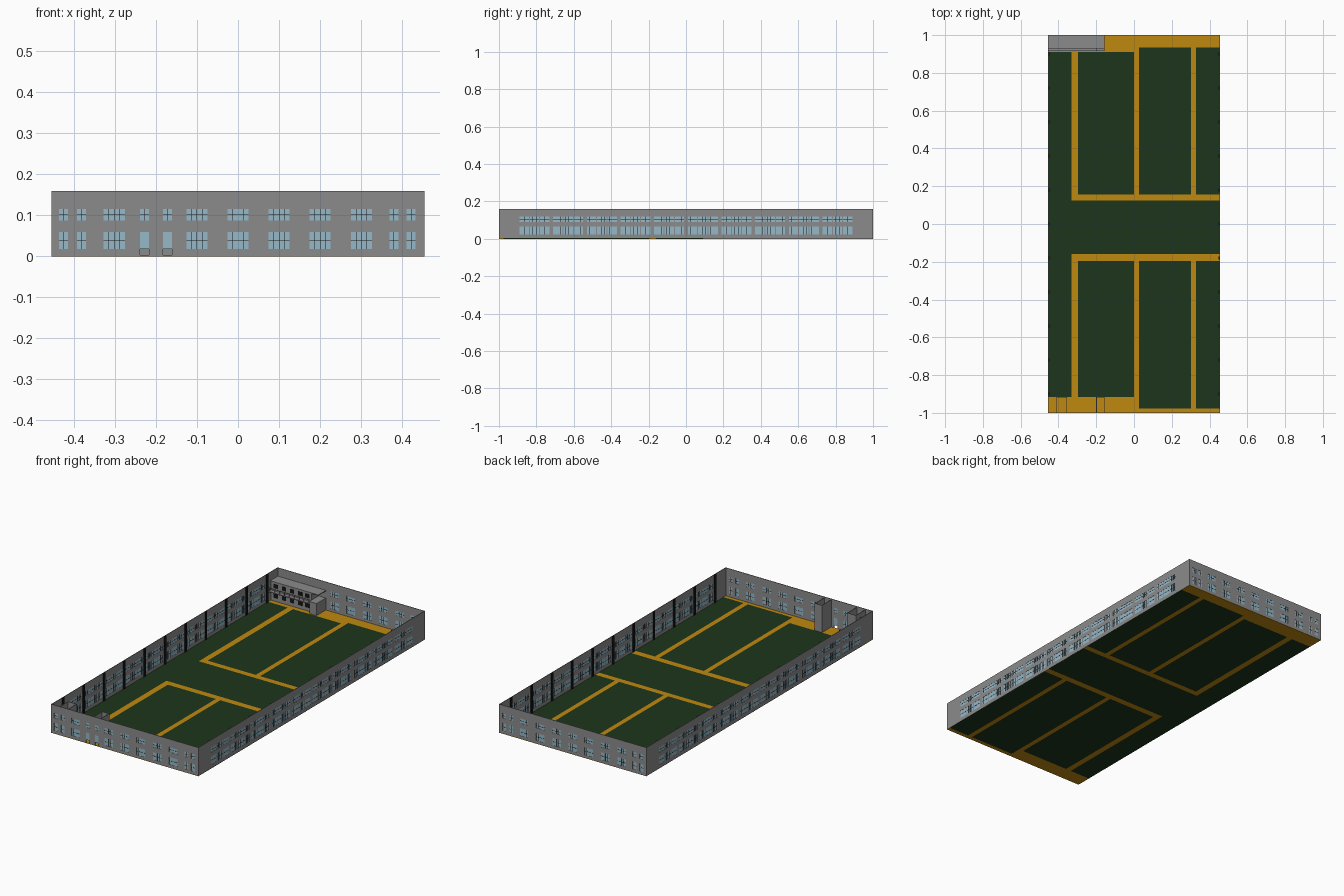
import bpy, bmesh, math
from mathutils import Matrix, Vector

if "Cube" in bpy.data.objects:
    bpy.data.objects.remove(bpy.data.objects["Cube"])

W, L, H, T = 0.455, 1.0, 0.16, 0.003


def mat(name, r, g, b):
    m = bpy.data.materials.new(name)
    m.diffuse_color = (r, g, b, 1)
    m.use_nodes = True
    m.node_tree.nodes["Principled BSDF"].inputs["Base Color"].default_value = m.diffuse_color
    return m


GREEN = mat("dark_green", 0.012, 0.036, 0.011)
YELLOW = mat("ochre", 0.53, 0.25, 0.005)
GLASS = mat("glass_blue", 0.30, 0.48, 0.57)
BLACK = mat("black", 0.008, 0.008, 0.008)
GREY = mat("wall_grey", 0.26, 0.26, 0.26)


def make(name, bm, mats, matrix=Matrix()):
    me = bpy.data.meshes.new(name)
    bm.to_mesh(me)
    bm.free()
    for m in mats:
        me.materials.append(m)
    ob = bpy.data.objects.new(name, me)
    ob.matrix_world = matrix
    bpy.context.collection.objects.link(ob)
    return ob


def boxes(name, items, m, matrix=Matrix()):
    # each item is x0, x1, y0, y1, z0, z1
    bm = bmesh.new()
    for x0, x1, y0, y1, z0, z1 in items:
        c = Vector(((x0 + x1) / 2, (y0 + y1) / 2, (z0 + z1) / 2))
        s = Matrix.Diagonal((x1 - x0, y1 - y0, z1 - z0, 1))
        bmesh.ops.create_cube(bm, size=1, matrix=Matrix.Translation(c) @ s)
    return make(name, bm, [m], matrix)


def sheet(name, us, vs, point, pick, mats, matrix=Matrix()):
    # grid of cells; pick returns a material slot, or None for an opening
    us, vs = sorted(set(us)), sorted(set(vs))
    bm = bmesh.new()
    grid = [[bm.verts.new(point(u, v)) for v in vs] for u in us]
    for i in range(len(us) - 1):
        for j in range(len(vs) - 1):
            k = pick((us[i] + us[i + 1]) / 2, (vs[j] + vs[j + 1]) / 2)
            if k is not None:
                f = bm.faces.new((grid[i][j], grid[i + 1][j], grid[i + 1][j + 1], grid[i][j + 1]))
                f.material_index = k
    ob = make(name, bm, mats, matrix)
    mod = ob.modifiers.new("thickness", "SOLIDIFY")
    mod.thickness, mod.offset = T, -1


def wall(name, half, holes, angle, loc, doors=()):
    # local x runs along the wall, local y points indoors
    M = Matrix.Translation(loc) @ Matrix.Rotation(math.radians(angle), 4, "Z")
    doors = [(u - 0.011, u + 0.011, 0, 0.06) for u in doors]
    cuts = holes + doors
    us = [-half, half] + [round(u, 4) for h in cuts for u in h[:2]]
    zs = [0, H] + [z for h in cuts for z in h[2:]]
    sheet(name + "_wall", us, zs, lambda u, z: (u, 0, z),
          lambda u, z: None if any(a < u < b and c < z < d for a, b, c, d in cuts) else 0,
          [GREY], M)
    panes = holes + [(a, b, 0.018, d) for a, b, c, d in doors]
    boxes(name + "_glass", [(a, b, 0.001, 0.002, c, d) for a, b, c, d in panes], GLASS, M)
    bars = []
    for a, b, c, d in holes:
        n = 4 if b - a > 0.04 else 2
        for i in range(1, n):
            u = a + (b - a) * i / n
            bars.append((u - 0.0006, u + 0.0006, 0.0003, 0.0027, c, d))
        z = (c + d) / 2
        bars.append((a, b, 0.0003, 0.0027, z - 0.0007, z + 0.0007))
    boxes(name + "_window_bars", bars, BLACK, M)
    return M


# floor slab with painted lanes
def lane(x, y):
    if y > 0.91 and x < 0.027 or y > 0.935:
        return 1
    if y < -0.915 and x < 0.02 or y < -0.977:
        return 1
    if x > -0.33 and (0.125 < y < 0.157 or -0.195 < y < -0.16):
        return 1
    if (y > 0.125 or y < -0.16) and any(a < x < b for a, b in ((-0.33, -0.297), (0, 0.027), (0.302, 0.329))):
        return 1
    return 0


sheet("floor", [-W, -0.33, -0.297, 0, 0.02, 0.027, 0.302, 0.329, W],
      [-L, -0.977, -0.915, -0.195, -0.16, 0.125, 0.157, 0.91, 0.935, L],
      lambda x, y: (x, y, T), lane, [GREEN, YELLOW])

# short end walls
wide = [(-0.302, 0.052), (-0.1, 0.052), (0, 0.052), (0.1, 0.052), (0.2, 0.052), (0.301, 0.052)]
small = [(-0.425, 0.022), (-0.382, 0.022), (0.38, 0.022), (0.422, 0.022)]
doors = [-0.228, -0.172]


def rows(spots, z):
    return [(u - w / 2, u + w / 2, *z) for u, w in spots]


LOW, UP = (0.018, 0.06), (0.088, 0.115)
upper = rows(wide + small + [(u, 0.022) for u in doors], UP)
wall("front", W, rows(wide + small, LOW) + upper, 0, (0, -L, 0), doors)
back = [(-u, w) for u, w in wide + small] + [(0.2, 0.052)]
back = [b for i, b in enumerate(back) if b not in back[:i]]
wall("back", W, rows(back, LOW) + rows(back, UP), 180, (0, L, 0))

# long side walls with window bays and indoor columns
side = [(-0.9 + 0.18 * i + o, 0.05) for i in range(10) for o in (0.035, 0.09, 0.145)]
side_holes = rows(side, (0.022, 0.066)) + rows(side, (0.09, 0.118))
for name, angle, x in (("right", 90, W), ("left", -90, -W)):
    M = wall(name, L, side_holes, angle, (x, 0, 0))
    boxes(name + "_columns", [(u - 0.008, u + 0.008, T, T + 0.004, T, H)
                              for u in (-0.9 + 0.18 * i for i in range(11))], BLACK, M)


# open shafts beside the front wall
def shaft(name, x0, x1, y0, y1, h):
    boxes(name, [(x0, x0 + T, y0, y1, T, h), (x1 - T, x1, y0, y1, T, h),
                 (x0, x1, y1 - T, y1, T, h)], GREY)


shaft("corner_shaft", -0.41, -0.355, -L + T, -0.915, 0.155)
shaft("entrance_shaft", -0.2, -0.155, -L + T, -0.915, 0.155)

# two-storey office block in the back corner
boxes("office_block", [(-W + T, -0.2, 0.935, L - T, T, 0.108)], GREY)
boxes("office_roof", [(-W + T, -0.155, 0.93, L - T, 0.108, 0.113)], GREY)
boxes("office_stair_box", [(-0.2, -0.155, 0.915, L - T, T, 0.07)], GREY)
boxes("office_walkway", [(-W + T, -0.2, 0.915, 0.935, 0.055, 0.06)], GREY)
posts = [(-0.445 + 0.03 * i, -0.443 + 0.03 * i, 0.915, 0.917, 0.06, 0.078) for i in range(9)]
boxes("walkway_railing", posts + [(-W + T, -0.2, 0.915, 0.917, 0.077, 0.079)], GREY)
boxes("office_windows", [(x - 0.013, x + 0.013, 0.9335, 0.935, z, z + 0.022)
                         for x in (-0.42, -0.37, -0.32, -0.27, -0.225) for z in (0.022, 0.076)], BLACK)
